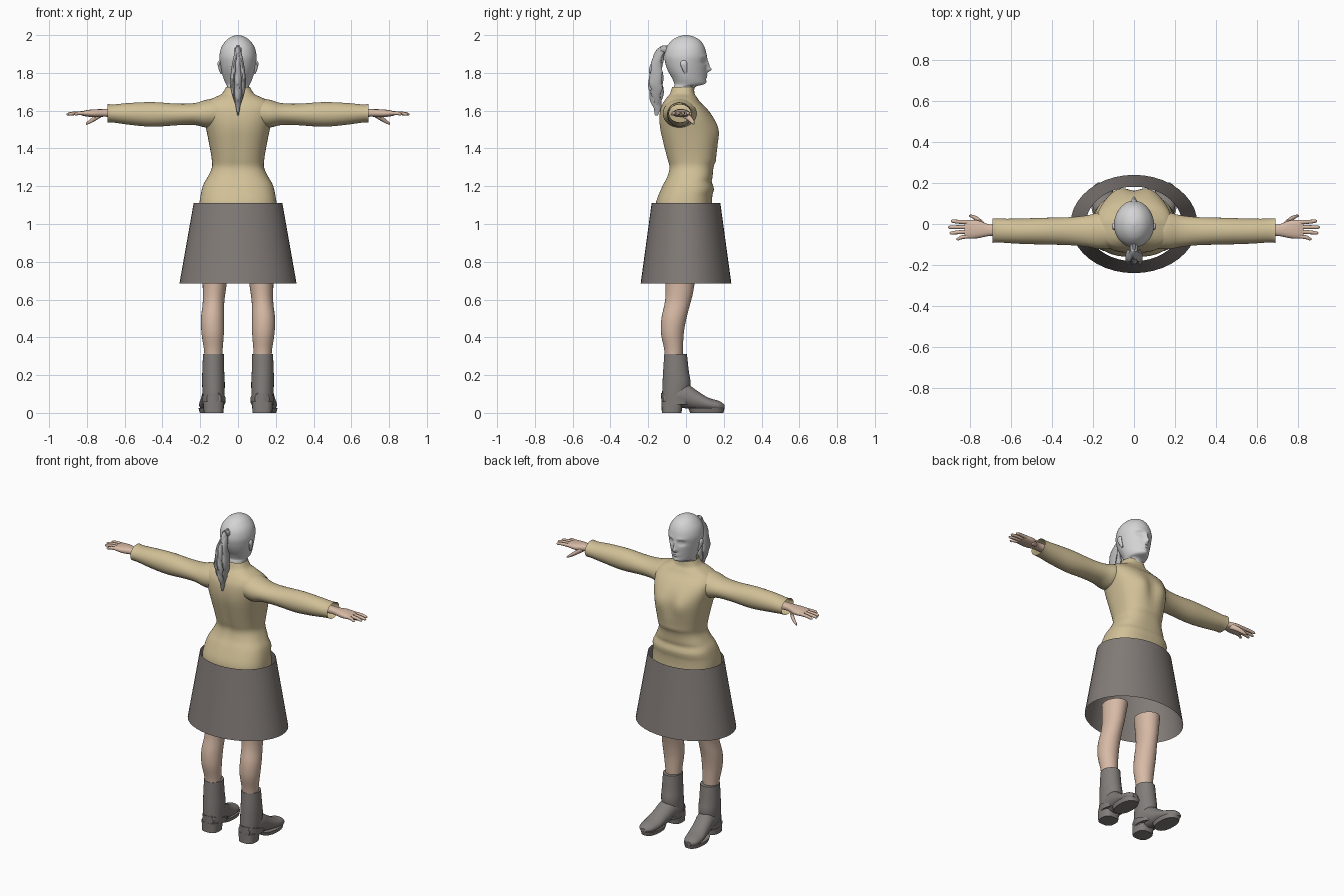
import bpy, bmesh, math
from math import exp
from mathutils import Vector


def material(name, rgb):
    m = bpy.data.materials.new(name)
    m.diffuse_color = (*rgb, 1)
    return m


SWEATER = material("sand_knit", (0.64, 0.53, 0.31))
SKIRT = material("grey_cloth", (0.225, 0.20, 0.187))
BOOT = material("grey_leather", (0.225, 0.207, 0.197))
SKIN = material("skin", (0.68, 0.49, 0.38))
HEAD = material("pale_grey", (0.66, 0.66, 0.67))
HAIR = material("hair_grey", (0.45, 0.45, 0.46))


def spline(p, i, t):
    """Catmull-Rom blend of ring parameters."""
    a, b, c, d = (p[min(max(k, 0), len(p) - 1)] for k in (i - 1, i, i + 1, i + 2))
    return [0.5 * (2 * q + (r - o) * t + (2 * o - 5 * q + 4 * r - s) * t * t
                   + (3 * q - o - 3 * r + s) * t ** 3) for o, q, r, s in zip(a, b, c, d)]


def loft(name, axis, rings, mat, segs=24, sub=4, power=2.0, caps=(True, True),
         shape=None, side=1):
    """Skin superellipse rings (position, centre a, centre b, radius a, radius b)."""
    rows = [spline(rings, i, k / sub) for i in range(len(rings) - 1) for k in range(sub)]
    rows.append(rings[-1])
    bm = bmesh.new()
    loops = []
    for pos, ca, cb, ra, rb in rows:
        loop = []
        for k in range(segs):
            t = 2 * math.pi * k / segs
            c, s = math.cos(t), math.sin(t)
            a = ca + ra * math.copysign(abs(c) ** (2 / power), c)
            b = cb + rb * math.copysign(abs(s) ** (2 / power), s)
            co = Vector({"x": (pos, a, b), "y": (a, pos, b), "z": (a, b, pos)}[axis])
            if shape:
                co = Vector(shape(*co))
            co.x *= side
            loop.append(bm.verts.new(co))
        loops.append(loop)
    for lo, hi in zip(loops, loops[1:]):
        for k in range(segs):
            j = (k + 1) % segs
            bm.faces.new((lo[k], lo[j], hi[j], hi[k]))
    if caps[0]:
        bm.faces.new(loops[0])
    if caps[1]:
        bm.faces.new(loops[-1])
    bmesh.ops.recalc_face_normals(bm, faces=bm.faces)
    mesh = bpy.data.meshes.new(name)
    bm.to_mesh(mesh)
    bm.free()
    mesh.materials.append(mat)
    ob = bpy.data.objects.new(name, mesh)
    bpy.context.collection.objects.link(ob)
    bpy.ops.object.select_all(action="DESELECT")
    ob.select_set(True)
    bpy.context.view_layer.objects.active = ob
    bpy.ops.object.shade_smooth_by_angle(angle=math.radians(40))
    return ob


def bump(u, v, su, sv):
    return exp(-(u / su) ** 2 - (v / sv) ** 2)


# Head: skull and neck rings, with the face raised and sunk by soft bumps
def face(x, y, z):
    if y > 0 and z > 1.73:
        x *= 1 - 2.2 * y * min(1, max(0, (1.9 - z) / 0.12))
    if y > 0.02:
        ax = abs(x)
        y += 0.022 * bump(x, z - 1.817, 0.013, 0.013) + 0.012 * bump(x, z - 1.842, 0.011, 0.024)
        y -= 0.013 * bump(ax - 0.036, z - 1.862, 0.02, 0.014)
        y += 0.007 * bump(ax - 0.036, z - 1.862, 0.011, 0.006)
        y += 0.004 * bump(ax - 0.035, z - 1.887, 0.025, 0.008)
        y += 0.007 * bump(x, z - 1.788, 0.02, 0.005) + 0.007 * bump(x, z - 1.777, 0.017, 0.005)
        y += 0.005 * bump(x, z - 1.752, 0.018, 0.011)
    return x, y, z


loft("head", "z", [
    (1.66, 0, -0.025, 0.058, 0.055), (1.70, 0, -0.014, 0.055, 0.055),
    (1.727, 0, -0.006, 0.057, 0.058), (1.742, 0, 0.018, 0.066, 0.08),
    (1.77, 0, 0.016, 0.078, 0.089), (1.81, 0, 0.007, 0.088, 0.102),
    (1.85, 0, 0.001, 0.095, 0.110), (1.89, 0, -0.002, 0.098, 0.112),
    (1.935, 0, -0.002, 0.088, 0.101), (1.97, 0, 0.0, 0.064, 0.077),
    (1.99, 0, 0.0, 0.038, 0.045), (2.0, 0, 0.0, 0.008, 0.01)],
    HEAD, segs=96, sub=6, shape=face)

# Ponytail: central lock, two flared side locks and a tie
def ruffle(x, y, z):
    return x, y + 0.004 * math.sin(z * 75 + x * 160), z


loft("ponytail", "z", [
    (1.945, 0, -0.11, 0.006, 0.02), (1.92, 0, -0.13, 0.015, 0.025),
    (1.85, 0, -0.155, 0.018, 0.031), (1.75, 0, -0.159, 0.023, 0.038),
    (1.67, 0, -0.157, 0.02, 0.034), (1.575, 0, -0.153, 0.003, 0.008)],
    HAIR, segs=20, sub=6, shape=ruffle)
for s, n in ((1, "right"), (-1, "left")):
    loft(f"ponytail_lock_{n}", "z", [
        (1.93, 0.006, -0.125, 0.006, 0.015), (1.86, 0.017, -0.155, 0.012, 0.026),
        (1.76, 0.029, -0.16, 0.013, 0.034), (1.70, 0.026, -0.158, 0.01, 0.028),
        (1.63, 0.012, -0.155, 0.003, 0.008)], HAIR, segs=14, shape=ruffle, side=s)
loft("hair_tie", "y", [(-0.135, 0, 1.925, 0.018, 0.018), (-0.095, 0, 1.92, 0.02, 0.02)],
     HAIR, segs=16, sub=1)


# Sweater body: boxy chest with bust, spine groove and hem folds
def knit(x, y, z):
    if y > 0.03:
        y += 0.013 * bump(abs(x) - 0.075, z - 1.49, 0.05, 0.065)
        y -= 0.008 * bump(x, z - 1.47, 0.03, 0.09)
        y += 0.007 * bump(z - 1.185, 0, 0.018, 1) - 0.006 * bump(z - 1.225, 0, 0.015, 1)
        y += 0.004 * bump(z - 1.335, x, 0.012, 0.1)
    else:
        y += 0.008 * bump(x, z - 1.4, 0.025, 0.2)
    return x, y, z


loft("sweater_body", "z", [
    (1.06, 0, -0.01, 0.205, 0.15), (1.12, 0, -0.01, 0.203, 0.148),
    (1.20, 0, 0.008, 0.187, 0.134), (1.25, 0, 0.02, 0.16, 0.121),
    (1.30, 0, 0.028, 0.138, 0.118), (1.35, 0, 0.029, 0.14, 0.131),
    (1.42, 0, 0.024, 0.152, 0.144), (1.50, 0, 0.014, 0.168, 0.152),
    (1.56, 0, 0.002, 0.182, 0.144), (1.61, 0, -0.012, 0.188, 0.124),
    (1.645, 0, -0.022, 0.17, 0.098), (1.67, 0, -0.022, 0.125, 0.08),
    (1.69, 0, -0.02, 0.085, 0.066), (1.725, 0, -0.016, 0.064, 0.058)],
    SWEATER, segs=64, sub=4, power=2.5, caps=(False, False), shape=knit)

# Skirt: open flared tube
loft("skirt", "z", [(0.685, 0, 0, 0.31, 0.24), (1.11, 0, 0, 0.235, 0.182)],
     SKIRT, segs=40, sub=4, caps=(False, False))


# Heel panel top slopes down towards the toe
def slope(x, y, z):
    return x, y, z - max(0, y + 0.13) * 0.3 * (z > 0.07)


for s, n in ((1, "right"), (-1, "left")):
    # Sleeve with an open cuff
    loft(f"sleeve_{n}", "x", [
        (0.10, -0.03, 1.59, 0.09, 0.078), (0.17, -0.033, 1.584, 0.09, 0.073),
        (0.23, -0.035, 1.582, 0.077, 0.058), (0.32, -0.035, 1.58, 0.068, 0.057),
        (0.45, -0.035, 1.58, 0.065, 0.065), (0.57, -0.035, 1.583, 0.061, 0.058),
        (0.66, -0.032, 1.585, 0.058, 0.048), (0.69, -0.032, 1.587, 0.06, 0.049)],
        SWEATER, segs=32, caps=(False, False), side=s)

    # Hand, four fingers and thumb
    loft(f"hand_{n}", "x", [
        (0.66, -0.03, 1.588, 0.028, 0.022), (0.71, -0.03, 1.588, 0.029, 0.02),
        (0.76, -0.026, 1.586, 0.043, 0.021), (0.80, -0.026, 1.586, 0.046, 0.017),
        (0.828, -0.027, 1.585, 0.041, 0.011)], SKIN, segs=24, power=2.4, side=s)
    for i, (y0, y1, tip) in enumerate(((0.008, 0.014, 0.895), (-0.015, -0.016, 0.908),
                                       (-0.037, -0.044, 0.90), (-0.058, -0.073, 0.868))):
        loft(f"finger_{i + 1}_{n}", "x", [
            (0.80, y0, 1.587, 0.011, 0.011), ((0.82 + tip) / 2, (y0 + y1) / 2, 1.586, 0.0095, 0.0095),
            (tip - 0.01, y1, 1.582, 0.008, 0.008), (tip, y1, 1.581, 0.003, 0.003)],
            SKIN, segs=12, side=s)
    loft(f"thumb_{n}", "x", [
        (0.725, -0.015, 1.58, 0.015, 0.015), (0.755, 0.015, 1.562, 0.014, 0.015),
        (0.785, 0.034, 1.542, 0.01, 0.011), (0.805, 0.041, 1.53, 0.004, 0.005)],
        SKIN, segs=12, side=s)

    # Ear
    loft(f"ear_{n}", "z", [
        (1.795, 0.087, 0.0, 0.005, 0.006), (1.815, 0.093, -0.006, 0.008, 0.012),
        (1.845, 0.099, -0.012, 0.009, 0.018), (1.86, 0.098, -0.012, 0.007, 0.014),
        (1.866, 0.096, -0.012, 0.003, 0.005)], HEAD, segs=16, side=s)

    # Leg
    loft(f"leg_{n}", "z", [
        (0.28, 0.13, -0.064, 0.046, 0.046), (0.34, 0.131, -0.066, 0.05, 0.05),
        (0.42, 0.134, -0.072, 0.059, 0.06), (0.50, 0.135, -0.064, 0.061, 0.066),
        (0.58, 0.13, -0.045, 0.057, 0.068), (0.64, 0.126, -0.035, 0.06, 0.073),
        (0.75, 0.12, -0.028, 0.07, 0.083)], SKIN, segs=28, side=s)

    # Boot: shaft, foot, heel panel, heel block and front sole
    loft(f"boot_shaft_{n}", "z", [
        (0.04, 0.127, -0.067, 0.054, 0.058), (0.10, 0.129, -0.056, 0.058, 0.07),
        (0.16, 0.130, -0.05, 0.06, 0.074), (0.22, 0.131, -0.053, 0.058, 0.068),
        (0.312, 0.130, -0.055, 0.055, 0.06)], BOOT, segs=28, side=s)
    loft(f"boot_foot_{n}", "y", [
        (-0.122, 0.127, 0.075, 0.038, 0.035), (-0.06, 0.129, 0.09, 0.057, 0.06),
        (0.0, 0.134, 0.09, 0.056, 0.066), (0.06, 0.143, 0.066, 0.054, 0.05),
        (0.12, 0.151, 0.046, 0.055, 0.034), (0.175, 0.157, 0.037, 0.045, 0.026),
        (0.203, 0.159, 0.032, 0.018, 0.012)], BOOT, segs=28, side=s,
        shape=lambda x, y, z: (x, y, max(z, 0.018)))
    loft(f"boot_heel_panel_{n}", "z", [
        (0.045, 0.129, -0.045, 0.061, 0.085), (0.105, 0.129, -0.045, 0.063, 0.087)],
        BOOT, segs=28, sub=1, side=s, shape=slope)
    loft(f"boot_heel_{n}", "z", [
        (0.0, 0.129, -0.076, 0.052, 0.052), (0.06, 0.129, -0.072, 0.056, 0.058)],
        BOOT, segs=24, sub=1, power=2.8, side=s)
    loft(f"boot_sole_{n}", "z", [
        (0.005, 0.152, 0.11, 0.05, 0.088), (0.03, 0.152, 0.108, 0.057, 0.096)],
        BOOT, segs=28, sub=1, power=2.3, side=s)

# Ground the soles at zero height
for ob in bpy.data.objects:
    if ob.name.startswith("boot_sole"):
        ob.location.z = -0.005
